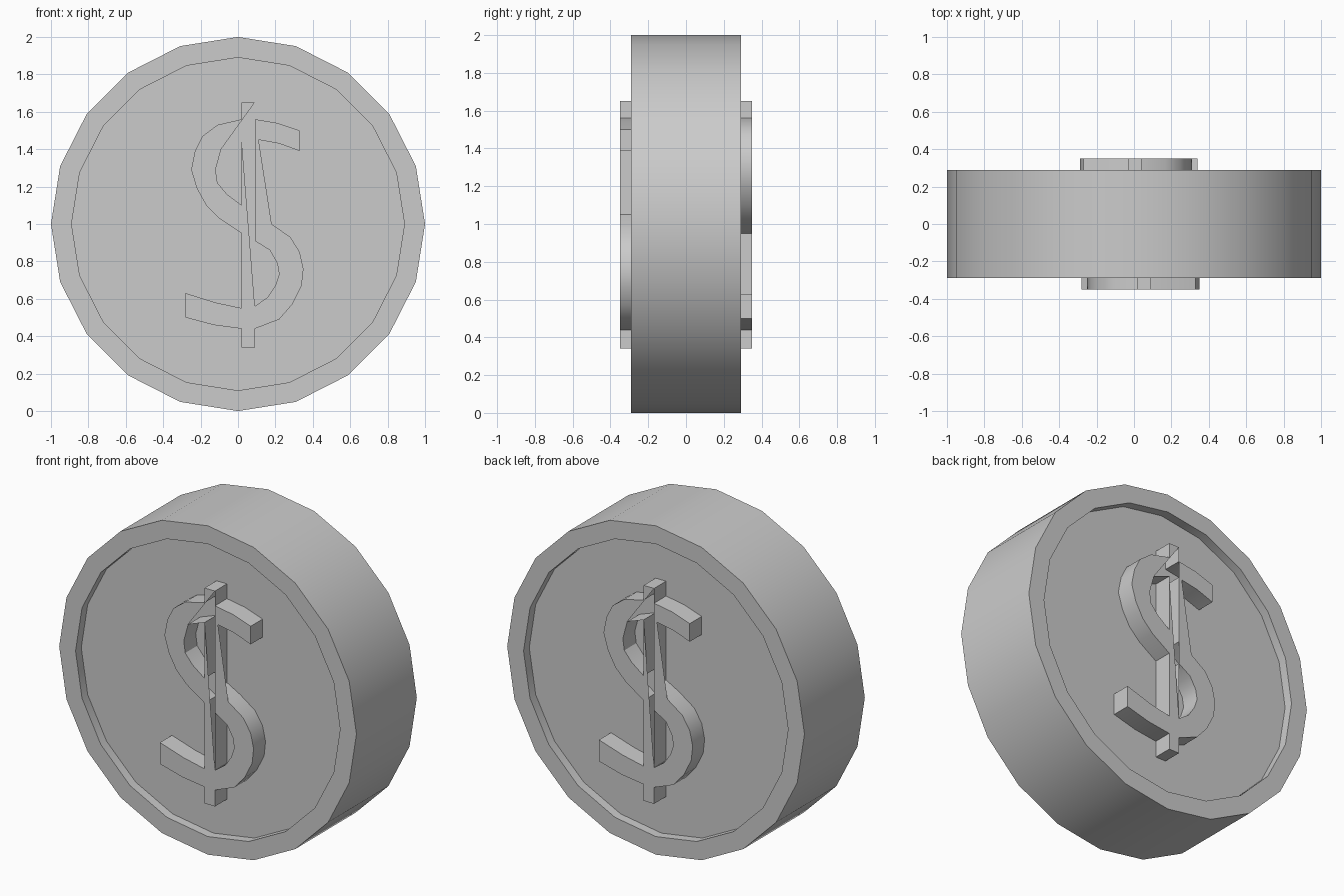
import bpy, bmesh, math
from mathutils import Matrix, Vector

cube = bpy.data.objects.get("Cube")
if cube:
    bpy.data.objects.remove(cube, do_unlink=True)

# Single plain grey metal
metal = bpy.data.materials.new("plain_grey")
metal.use_nodes = True
GREY = (0.6, 0.6, 0.6, 1)
metal.diffuse_color = GREY
metal.node_tree.nodes["Principled BSDF"].inputs["Base Color"].default_value = GREY

RIM_Y, FLOOR_Y, RELIEF_Y = 0.29, 0.235, 0.35


def finish(bm, name):
    """Turn a bmesh into a named object, smooth with sharp corners."""
    mesh = bpy.data.meshes.new(name)
    bm.to_mesh(mesh)
    bm.free()
    mesh.materials.append(metal)
    mesh.shade_smooth()
    mesh.set_sharp_from_angle(angle=math.radians(30))
    obj = bpy.data.objects.new(name, mesh)
    bpy.context.scene.collection.objects.link(obj)
    return obj


# Coin body: a stepped profile turned around the front-to-back axis
def build_coin():
    half = [(0, FLOOR_Y), (0.89, FLOOR_Y), (0.89, RIM_Y), (1, RIM_Y)]
    profile = [(r, -y) for r, y in half] + [(r, y) for r, y in reversed(half)]
    bm = bmesh.new()
    verts = [bm.verts.new((r, y, 1)) for r, y in profile]
    edges = [bm.edges.new(pair) for pair in zip(verts, verts[1:])]
    bmesh.ops.spin(bm, geom=verts + edges, cent=(0, 0, 1), axis=(0, 1, 0),
                   angle=math.tau, steps=20, use_duplicate=False)
    bmesh.ops.remove_doubles(bm, verts=bm.verts, dist=0.0005)
    bmesh.ops.recalc_face_normals(bm, faces=bm.faces)
    finish(bm, "coin_body")


# Relief outline pieces in hundredths, clockwise from the front (x, z)
bar_top = [(2, 165), (9, 165)]
arm = [(9, 156), (21, 154), (33, 150), (33, 139), (22, 143), (11, 145)]
notch = [(9, 146), (9, 105)]
belly = [(18, 100), (28, 93), (33, 85), (35, 76), (34, 67), (29, 57), (22, 49), (9, 44)]
foot = [(9, 34), (2, 34), (2, 44), (-13, 46), (-28, 50), (-28, 63), (-12, 58), (2, 55)]
shoulder = [(2, 95), (-10, 103), (-17, 110), (-22, 119), (-25, 129), (-23, 139),
            (-19, 147), (-11, 153), (2, 156)]
# Openings, counter-clockwise
upper_gap = [(2, 144), (-9, 140), (-12, 129), (-11, 122), (-6, 116), (2, 110)]
lower_gap = [(9, 56), (16, 61), (20, 67), (22, 73), (21, 79), (17, 86), (9, 91)]

outline = bar_top + arm + notch + belly + foot + shoulder
# The front plate runs through the openings, leaving part of the bar hollow
plate = (bar_top + upper_gap[1:] + upper_gap[:1] + lower_gap
         + arm + belly + foot + shoulder)


def build_relief(name):
    bm = bmesh.new()
    cache = {}

    def vert(point, y):
        key = (point, y)
        if key not in cache:
            cache[key] = bm.verts.new(Vector((point[0], 0, point[1])) / 100 + Vector((0, y, 0)))
        return cache[key]

    # Side walls down to the coin floor
    for loop in (outline, upper_gap, lower_gap):
        for a, b in zip(loop, loop[1:] + loop[:1]):
            bm.faces.new((vert(a, -RELIEF_Y), vert(b, -RELIEF_Y),
                          vert(b, -FLOOR_Y), vert(a, -FLOOR_Y)))
    # Front plate
    bm.faces.new([vert(p, -RELIEF_Y) for p in reversed(plate)])
    return finish(bm, name)


build_coin()
build_relief("front_relief")
# Back relief is the same piece turned half way round
back = build_relief("back_relief")
back.matrix_world = Matrix.Translation((0.06, 0, 0)) @ Matrix.Rotation(math.pi, 4, 'Z')
